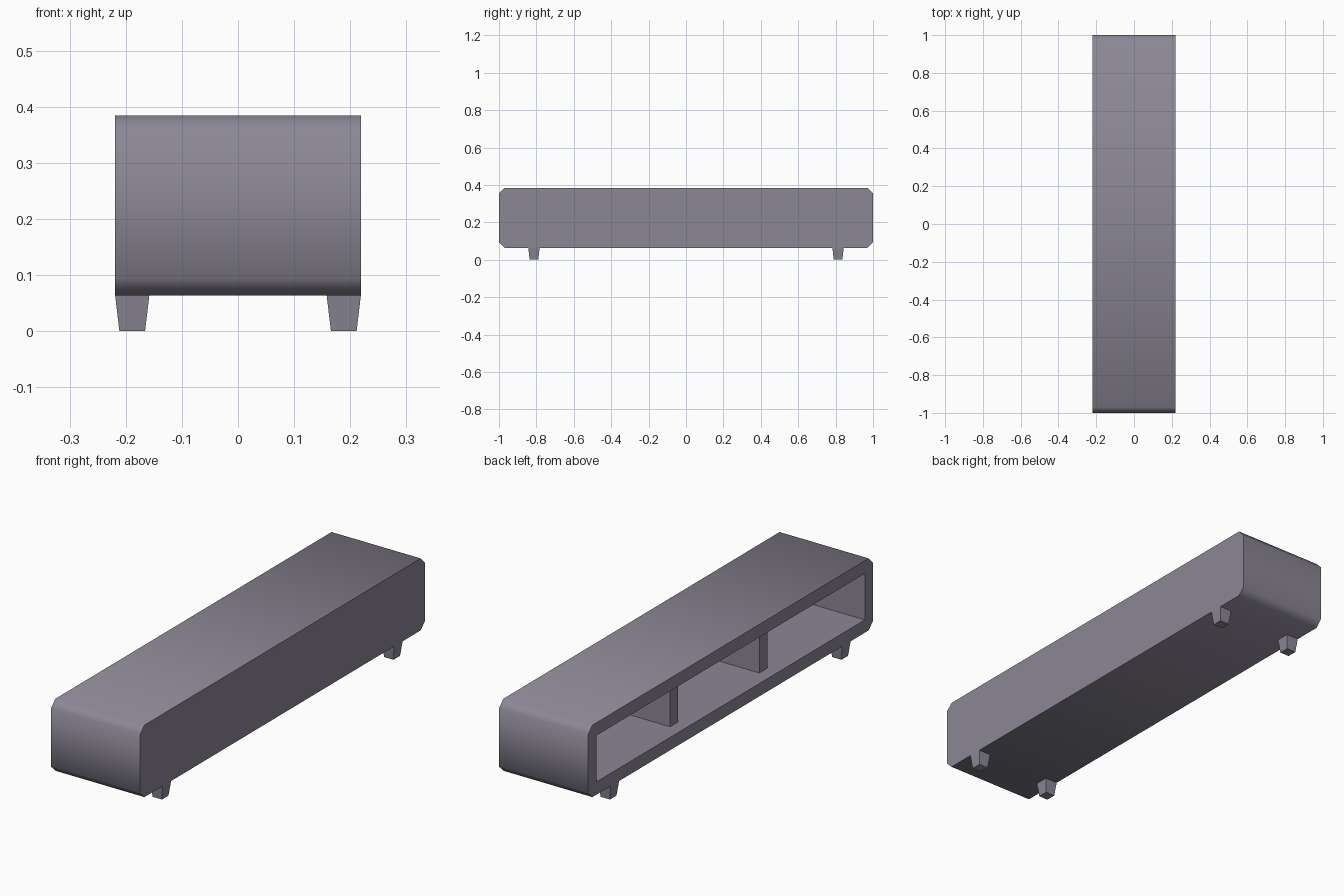
import bpy
import bmesh
import math

old = bpy.data.objects.get("Cube")
if old:
    bpy.data.objects.remove(old, do_unlink=True)

HALF_D, HALF_L = 0.219, 1.0       # depth (x) and length (y)
BASE, TOP, CUT = 0.064, 0.384, 0.03
WALL = 0.057

color = (0.262, 0.242, 0.301, 1.0)
paint = bpy.data.materials.new("Warm grey")
paint.use_nodes = True
paint.diffuse_color = color
paint.node_tree.nodes["Principled BSDF"].inputs["Base Color"].default_value = color


def finish(name, bm):
    bmesh.ops.recalc_face_normals(bm, faces=bm.faces[:])
    mesh = bpy.data.meshes.new(name)
    bm.to_mesh(mesh)
    bm.free()
    mesh.materials.append(paint)
    ob = bpy.data.objects.new(name, mesh)
    bpy.context.collection.objects.link(ob)
    return ob


def box(name, lo, hi, taper=1.0):
    """Box between two corners; taper scales its bottom."""
    bm = bmesh.new()
    bmesh.ops.create_cube(bm, size=1)
    mid = [(a + b) / 2 for a, b in zip(lo, hi)]
    for v in bm.verts:
        s = taper if v.co.z < 0 else 1.0
        v.co = [m + c * (b - a) * k
                for m, c, a, b, k in zip(mid, v.co, lo, hi, (s, s, 1))]
    return finish(name, bm)


# Cabinet shell: chamfered octagon run through the depth, with an open bay on -x
def ring(bm, x, points):
    return [bm.verts.new((x, y, z)) for y, z in points]


def bridge(bm, a, b):
    for i in range(len(a)):
        j = (i + 1) % len(a)
        bm.faces.new((a[i], a[j], b[j], b[i]))


corners = [(-1, -1), (1, -1), (1, 1), (-1, 1)]
mid_z, half_h = (BASE + TOP) / 2, (TOP - BASE) / 2
outline, opening = [], []
for k, (sy, sz) in enumerate(corners):
    pair = [(sy * HALF_L, mid_z + sz * (half_h - CUT)),
            (sy * (HALF_L - CUT), mid_z + sz * half_h)]
    outline += pair if k % 2 == 0 else pair[::-1]
    opening.append((sy * (HALF_L - WALL), mid_z + sz * (half_h - WALL)))

bm = bmesh.new()
outer = ring(bm, -HALF_D, outline)
back = ring(bm, HALF_D, outline)
rim = ring(bm, -HALF_D, opening)
deep = ring(bm, HALF_D - WALL, opening)
bridge(bm, outer, back)
bridge(bm, rim, deep)
bm.faces.new(back)
bm.faces.new(deep)
for k in range(4):
    n = (k + 1) % 4
    bm.faces.new((outer[2 * k], outer[2 * k + 1], rim[k]))
    bm.faces.new((outer[2 * k + 1], outer[2 * n], rim[n], rim[k]))
shell = finish("cabinet_shell", bm)
bpy.ops.object.select_all(action='DESELECT')
shell.select_set(True)
bpy.context.view_layer.objects.active = shell
bpy.ops.object.shade_smooth_by_angle(angle=math.radians(60))

# Upright dividers, set back from the opening
for side, s in (("left", -1), ("right", 1)):
    y = s * 0.313
    box(f"divider_{side}", (-HALF_D + 0.058, y - WALL / 2, BASE + WALL),
        (HALF_D - WALL, y + WALL / 2, TOP - WALL))

# Four tapered feet
for sx, side in ((1, "left"), (-1, "right")):
    for sy, end in ((-1, "front"), (1, "back")):
        x, y, r = sx * 0.1885, sy * 0.813, 0.0305
        box(f"foot_{end}_{side}", (x - r, y - r, 0), (x + r, y + r, BASE), 0.75)
